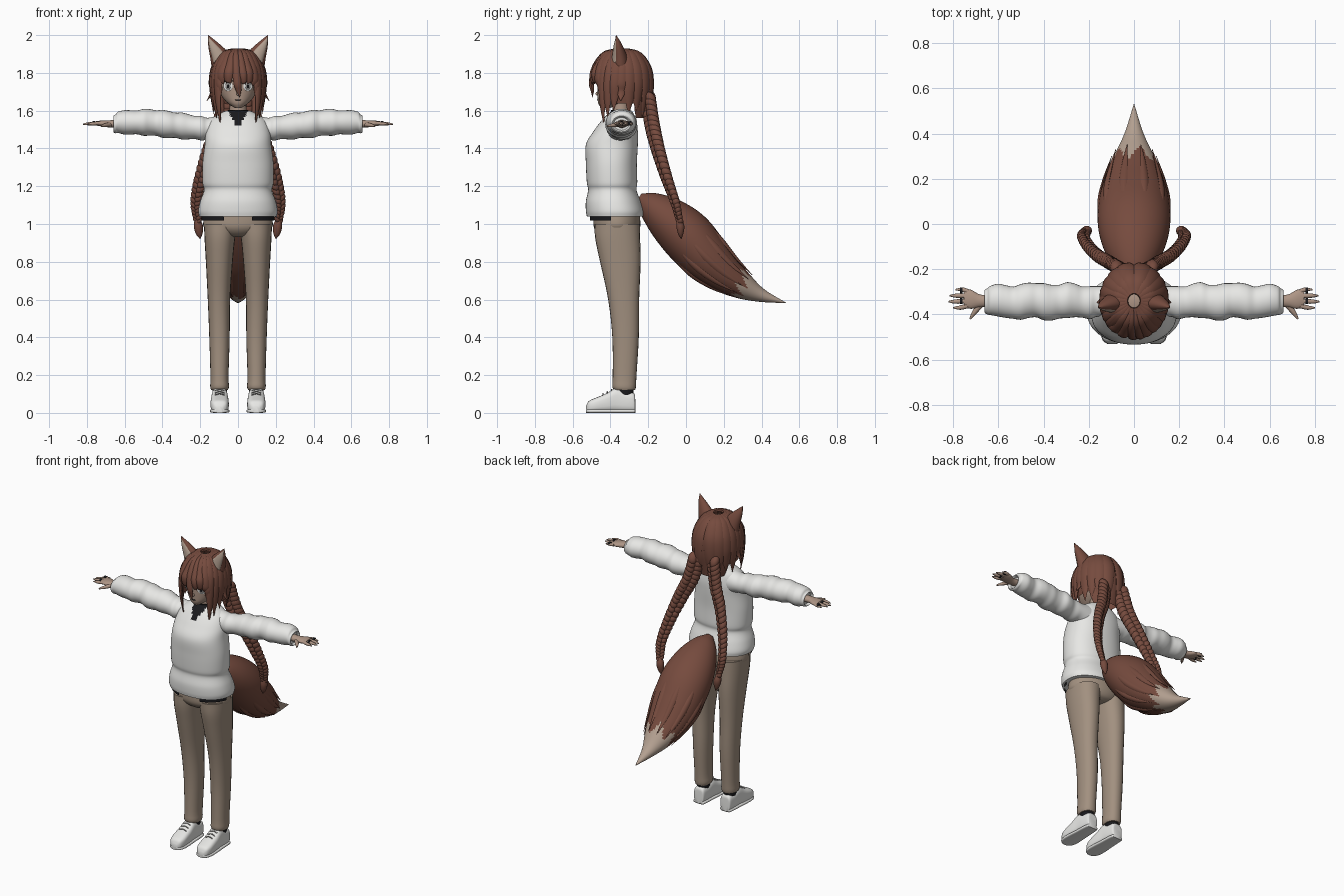
import bpy, bmesh, math
from mathutils import Vector, Matrix

if "Cube" in bpy.data.objects:
    bpy.data.objects.remove(bpy.data.objects["Cube"])


def material(name, rgb):
    m = bpy.data.materials.new(name)
    m.use_nodes = True
    m.diffuse_color = (*rgb, 1)
    m.node_tree.nodes["Principled BSDF"].inputs["Base Color"].default_value = (*rgb, 1)
    return m


HAIR = material("chestnut hair", (0.18, 0.07, 0.048))
WHITE = material("white cloth", (0.8, 0.8, 0.78))
TAN = material("tan trousers", (0.36, 0.28, 0.215))
SKIN = material("skin", (0.42, 0.3, 0.235))
PALE = material("pale fur", (0.45, 0.35, 0.28))
BLACK = material("black", (0.01, 0.01, 0.012))
GREY = material("grey iris", (0.3, 0.29, 0.28))
X, Y, Z = Vector((1, 0, 0)), Vector((0, 1, 0)), Vector((0, 0, 1))
SIDES = (("left", 1), ("right", -1))


def finish(name, bm, mats, rule=None):
    bmesh.ops.recalc_face_normals(bm, faces=bm.faces)
    for f in bm.faces:
        if rule:
            f.material_index = rule(f.calc_center_median())
    me = bpy.data.meshes.new(name)
    bm.to_mesh(me)
    bm.free()
    for m in mats:
        me.materials.append(m)
    ob = bpy.data.objects.new(name, me)
    bpy.context.collection.objects.link(ob)
    bpy.ops.object.select_all(action='DESELECT')
    ob.select_set(True)
    bpy.context.view_layer.objects.active = ob
    bpy.ops.object.shade_smooth_by_angle(angle=math.radians(50))
    return ob


def spline(pts, steps):
    """Catmull-Rom through tuples of any length."""
    p = [Vector(q) for q in pts]
    p = [p[0] * 2 - p[1]] + p + [p[-1] * 2 - p[-2]]
    out = []
    for i in range(1, len(p) - 2):
        a, b, c, d = p[i - 1:i + 3]
        for k in range(steps):
            t = k / steps
            out.append((b * 2 + (c - a) * t + (a * 2 - b * 5 + c * 4 - d) * t * t
                        + (b * 3 - a - c * 3 + d) * t ** 3) / 2)
    return out + [p[-2]]


def loft(name, rings, mats, ref=X, axis=None, sides=20, steps=4, power=1, rule=None, cut=None, caps=True):
    """Skin elliptical rings (x, y, z, half width along ref, other half width)."""
    bm = bmesh.new()
    path = spline(rings, steps)
    loops = []
    for i, r in enumerate(path):
        c = Vector(r[:3])
        t = axis or (Vector(path[min(i + 1, len(path) - 1)][:3]) - Vector(path[max(i - 1, 0)][:3])).normalized()
        u = (ref - t * ref.dot(t)).normalized()
        v = t.cross(u)
        loop = []
        for k in range(sides):
            an = math.tau * k / sides
            co, si = math.cos(an), math.sin(an)
            co, si = (math.copysign(abs(q) ** power, q) for q in (co, si))
            loop.append(bm.verts.new(c + u * co * max(r[3], .001) + v * si * max(r[4], .001)))
        loops.append(loop)
    for lo, hi in zip(loops, loops[1:]):
        for k in range(sides):
            n = (k + 1) % sides
            bm.faces.new((lo[k], lo[n], hi[n], hi[k]))
    if caps:
        bm.faces.new(loops[0])
        bm.faces.new(loops[-1])
    if cut:
        bmesh.ops.delete(bm, geom=[f for f in bm.faces if cut(f.calc_center_median())], context='FACES')
    return finish(name, bm, mats, rule)


def upright(name, rows, mats, **kw):
    """Loft of level rings: (z, front y, back y, half width, centre x)."""
    rings = [(r[4] if len(r) > 4 else 0, (r[1] + r[2]) / 2, r[0], r[3], (r[2] - r[1]) / 2) for r in rows]
    return loft(name, rings, mats, axis=Z, **kw)


def ball(name, loc, size, mat, turn=0):
    bm = bmesh.new()
    mx = Matrix.Translation(loc) @ Matrix.Rotation(turn, 4, 'Z') @ Matrix.Diagonal((*size, 1))
    bmesh.ops.create_uvsphere(bm, u_segments=20, v_segments=12, radius=1, matrix=mx)
    return finish(name, bm, [mat])


# Sweater, with a dark V at the neckline
upright("sweater", [(1.04, -.525, -.225, .205), (1.07, -.53, -.225, .21), (1.12, -.53, -.24, .2),
                    (1.18, -.518, -.262, .18), (1.22, -.525, -.258, .188), (1.32, -.53, -.26, .188),
                    (1.42, -.53, -.255, .176), (1.49, -.49, -.255, .17), (1.55, -.445, -.265, .145),
                    (1.59, -.405, -.28, .085), (1.6, -.395, -.29, .06)], [WHITE, BLACK], sides=64, steps=6, power=.9,
        rule=lambda c: int(c.y < -.36 and abs(c.x) < (c.z - 1.5) * .55))
upright("shirt_hem", [(1.018, -.52, -.24, .195), (1.05, -.52, -.24, .195)], [BLACK], sides=48, caps=False,
        cut=lambda c: c.y > -.4 or abs(c.x) < .065)

# Head, neck and choker
upright("neck", [(1.52, -.39, -.29, .06), (1.6, -.39, -.3, .045), (1.7, -.39, -.3, .045)], [SKIN])
upright("choker", [(1.583, -.397, -.293, .052), (1.603, -.397, -.293, .052)], [BLACK])
upright("head", [(1.615, -.45, -.4, .018), (1.64, -.465, -.33, .055), (1.68, -.468, -.27, .088),
                 (1.74, -.47, -.24, .107), (1.8, -.472, -.23, .112), (1.86, -.44, -.25, .095),
                 (1.9, -.38, -.3, .04)], [SKIN], sides=32)
ball("nose", (0, -.467, 1.69), (.008, .012, .011), SKIN)
ball("mouth", (0, -.467, 1.657), (.016, .004, .003), BLACK)
for side, s in SIDES:
    for part, z, y, w, h, mat in (("eye_white", 1.73, -.455, .027, .026, WHITE),
                                  ("iris", 1.73, -.459, .015, .02, GREY),
                                  ("pupil", 1.73, -.463, .006, .009, BLACK),
                                  ("eyelash", 1.757, -.456, .031, .005, BLACK)):
        ball(f"{side}_{part}", (s * .053, y, z), (w, .004, h), mat, s * .4)

# Hair: cap with open face, then layered locks
upright("hair_cap", [(1.925, -.38, -.3, .03), (1.91, -.43, -.25, .08), (1.86, -.478, -.205, .125),
                     (1.79, -.49, -.185, .137), (1.7, -.48, -.183, .138), (1.62, -.45, -.195, .125),
                     (1.56, -.4, -.205, .1)], [HAIR], sides=48, caps=False,
        cut=lambda c: c.z < 1.84 and c.y < -.39 or c.z < 1.64 and c.y < -.27)


def lock(name, angle, end, width, sweep=0, flare=1.0):
    rows = ((.2, 1.925, .4), (.62, 1.9, .8), (.93, 1.83, 1), (1.03, 1.75, .95), (1.0, .5, .7), (flare, 0, .03))
    rings = []
    for i, (f, z, w) in enumerate(rows):
        an = math.radians(angle + sweep * i / 5)
        z = z if i < 4 else end + (1.75 - end) * z
        if i == 3:
            z = max(z, end + .04)
        rings.append((.138 * f * math.sin(an), -.34 - .156 * f * math.cos(an), z, width * w, .014 * w))
    an = math.radians(angle + sweep / 2)
    loft(name, rings, [HAIR], ref=Vector((math.cos(an), math.sin(an), 0)), sides=8, steps=5)


for i, (an, end, w, sw) in enumerate(((-50, 1.66, .028, 6), (-34, 1.75, .028, -8), (-18, 1.755, .026, -5),
                                     (-10, 1.67, .022, 14), (6, 1.75, .022, 10), (20, 1.755, .026, 8),
                                     (34, 1.73, .028, 8), (50, 1.66, .028, -6))):
    lock(f"fringe_lock_{i + 1}", an, end, w, sw)
for side, s in SIDES:
    for i, (an, end, w, fl) in enumerate(((52, 1.52, .026, .9), (64, 1.56, .03, .95), (78, 1.6, .034, 1.0),
                                         (92, 1.65, .034, 1.2), (108, 1.58, .036, .95), (126, 1.6, .038, .95),
                                         (145, 1.57, .04, .9), (165, 1.56, .04, .85))):
        lock(f"{side}_hair_lock_{i + 1}", s * an, end, w, -4 * s, fl)

    # Pointed ears with pale lining
    ear = [(.078, -.345, 1.835, .062, .045), (.1, -.35, 1.89, .05, .036), (.133, -.36, 1.95, .027, .02),
           (.158, -.37, 2.0, .001, .001)]
    loft(f"{side}_ear", [(s * x, y, z, a, b) for x, y, z, a, b in ear], [HAIR])
    loft(f"{side}_ear_lining", [(s * x, y - b * .55, z - .006, a * .74, b * .6) for x, y, z, a, b in ear], [PALE])

    # Braid: staggered pairs of plump lobes along a curve
    path = spline([(s * x, y, z, r) for x, y, z, r in (
        (.06, -.2, 1.67, .045), (.09, -.18, 1.53, .046), (.145, -.15, 1.4, .042), (.195, -.105, 1.25, .035),
        (.222, -.06, 1.12, .029), (.215, -.035, 1.02, .022))], 5)
    bm = bmesh.new()
    for i, p in enumerate(path):
        q = path[min(i + 1, len(path) - 1)] if i + 1 < len(path) else p * 2 - path[i - 1]
        t = Vector(q[:3]) - Vector(p[:3])
        for d in (1, -1):
            r = p[3]
            c = Vector(p[:3]) + Vector((.85, .5 * s, 0)) * d * r * .45 + t * (.25 * d)
            mx = (Matrix.Translation(c) @ t.to_track_quat('Z', 'Y').to_matrix().to_4x4()
                  @ Matrix.Rotation(d * .5, 4, 'Y') @ Matrix.Diagonal((r * .6, r * .7, r * .9, 1)))
            bmesh.ops.create_uvsphere(bm, u_segments=12, v_segments=8, radius=1, matrix=mx)
    finish(f"{side}_braid", bm, [HAIR])
    loft(f"{side}_braid_tuft", [(s * .217, -.036, 1.03, .012, .012), (s * .21, -.03, .99, .024, .022),
                                (s * .205, -.028, .95, .018, .015), (s * .2, -.025, .92, .001, .001)], [HAIR], sides=10)

    # Sleeve with soft wrinkles, gathered at the cuff
    sleeve = [(s * .1, -.345, 1.5, .07, .075)]
    for i in range(15):
        x = .16 + i * .034
        puff = .064 + .009 * math.sin(x * 8 - 1.6) + .0035 * math.sin(i * 2.1)
        sleeve.append((s * x, -.342 - .006 * math.sin(i * 1.3), 1.503 + .035 * min(1, i / 9), puff + .006, puff - .002))
    sleeve += [(s * .648, -.342, 1.53, .058, .05), (s * .66, -.342, 1.53, .05, .042), (s * .645, -.342, 1.53, .04, .034)]
    loft(f"{side}_sleeve", sleeve, [WHITE], ref=Y, axis=X * s, sides=28)

    # Hand: palm, four fingers, thumb and dark rings
    loft(f"{side}_hand", [(s * .63, -.34, 1.53, .028, .022), (s * .68, -.34, 1.53, .028, .019),
                          (s * .72, -.333, 1.532, .042, .016), (s * .752, -.328, 1.533, .038, .011)],
         [SKIN], ref=Y, axis=X * s)
    for i, (y0, y1, tip) in enumerate(((-.362, -.37, .8), (-.34, -.343, .82), (-.318, -.317, .815), (-.298, -.29, .79))):
        loft(f"{side}_finger_{i + 1}", [(s * .735, y0, 1.533, .011, .01), (s * (tip - .03), y1, 1.531, .0095, .009),
                                        (s * tip, y1, 1.528, .003, .003)], [SKIN], ref=Y, sides=10)
        if i % 2 == s % 2 or i == 3:
            ym = y0 * .6 + y1 * .4
            loft(f"{side}_ring_{i + 1}", [(s * .758, ym, 1.533, .013, .012), (s * .77, ym, 1.533, .013, .012)],
                 [BLACK], ref=Y, sides=12)
    loft(f"{side}_thumb", [(s * .675, -.352, 1.527, .014, .013), (s * .705, -.39, 1.522, .011, .01),
                           (s * .725, -.42, 1.518, .004, .004)], [SKIN], ref=X, sides=10)

    # Trouser leg
    upright(f"{side}_trouser_leg", [(z, f, b, (o - i) / 2, s * (o + i) / 2) for z, f, b, i, o in (
        (1.0, -.485, -.245, .003, .18), (.92, -.48, -.243, .016, .177), (.8, -.455, -.24, .028, .17),
        (.6, -.412, -.248, .042, .16), (.4, -.39, -.25, .044, .152), (.2, -.388, -.262, .05, .146),
        (.14, -.39, -.265, .048, .147), (.12, -.38, -.27, .054, .142))], [TAN], sides=24, power=.9)

    # Sock and shoe with a thin sole
    upright(f"{side}_sock", [(.06, -.37, -.28, .036, s * .097), (.13, -.37, -.278, .038, s * .097)], [BLACK])
    shoe = [(y, h, w) for y, h, w in ((-.268, .06, .025), (-.275, .1, .036), (-.32, .108, .041), (-.37, .128, .043),
                                      (-.42, .1, .047), (-.48, .075, .048), (-.515, .058, .038), (-.53, .03, .018))]
    loft(f"{side}_shoe", [(s * .097, y, h / 2 + .004, w, h / 2) for y, h, w in shoe], [WHITE], axis=Y, power=.65, sides=28)
    loft(f"{side}_sole", [(s * .097, y, .01, w + .003, .01) for y, h, w in shoe], [WHITE], axis=Y, power=.5)
    for i in range(3):
        y, z = -.395 - .022 * i, .122 - .011 * i
        loft(f"{side}_lace_{i + 1}", [(s * .097 - .026, y, z - .006, .003, .003), (s * .097, y, z + .002, .003, .003),
                                      (s * .097 + .026, y, z - .006, .003, .003)], [GREY], ref=Y, sides=8)

# Trouser seat joining the legs
upright("trouser_seat", [(1.1, -.485, -.25, .165), (1.03, -.49, -.243, .181), (.98, -.487, -.243, .179),
                         (.945, -.46, -.26, .12), (.93, -.42, -.29, .05)], [TAN], sides=40)


# Bushy tail with a jagged pale tip
def tail_tip(c):
    an = math.atan2(c.x, c.z - (.92 - c.y * .9))
    return int(c.y - (c.z - .67) * .3 > .29 + .035 * math.sin(an * 7))


tail = [(0, -.25, 1.14, .025, .025), (0, -.19, 1.1, .085, .075), (0, -.1, 1.03, .135, .118), (0, 0, .94, .16, .14),
        (0, .1, .83, .155, .132), (0, .2, .74, .128, .105), (0, .3, .672, .088, .072), (0, .4, .622, .042, .036),
        (0, .53, .582, .001, .001)]
loft("tail", tail, [HAIR, PALE], sides=48, steps=8, rule=tail_tip)
for i in range(10):
    an = math.tau * i / 10
    wisp = [(r[3] * math.cos(an) * k, r[1] + r[4] * math.sin(an) * .68 * k, r[2] + r[4] * math.sin(an) * .74 * k, w, w * .5)
            for r, k, w in zip(tail[3:7], (.96, .99, 1.02, 1.12), (.008, .018, .014, .001))]
    loft(f"tail_wisp_{i + 1}", wisp, [HAIR], ref=Vector((-math.sin(an), math.cos(an) * .7, math.cos(an) * .7)), sides=6)
